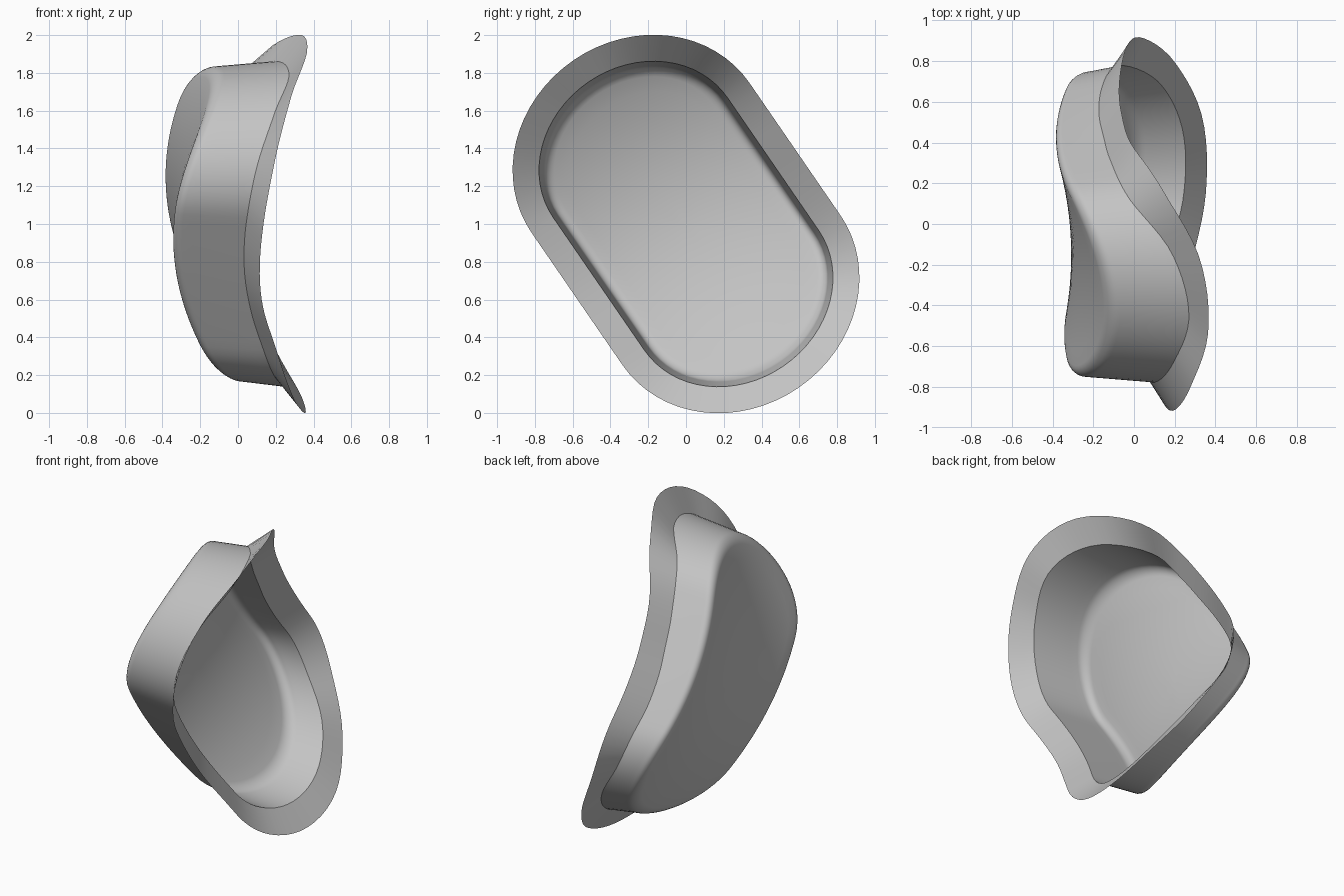
import bpy, bmesh, math

cube = bpy.data.objects.get("Cube")
if cube:
    bpy.data.objects.remove(cube)

grey = bpy.data.materials.new("light grey")
grey.use_nodes = True
colour = (0.55, 0.55, 0.55, 1)
grey.diffuse_color = colour
grey.node_tree.nodes["Principled BSDF"].inputs["Base Color"].default_value = colour

TILT = math.radians(55.5)
HALF_STRAIGHT, END, HALF_WIDTH, FLANGE = 0.425, 0.487, 0.56, 0.14
DRAFT, FILLET = 0.027, 0.055
ARC, SIDE = 32, 16

# Heights along x of the two flange edges, at equal angles around the tray
LIP = (-0.045, -0.072, -0.06, -0.01, 0.145, 0.325, 0.365, 0.28, 0.195,
       0.135, 0.115, 0.135, 0.205, 0.29, 0.355, 0.335, 0.20, 0.035)
RIM = (-0.155, -0.172, -0.15, -0.115, -0.03, 0.19, 0.27, 0.19, 0.095,
       0.043, 0.032, 0.048, 0.09, 0.17, 0.245, 0.24, 0.13, -0.06)


def turn(l, w):
    """Tilt a point (along, across) of the tray into (y, z)."""
    return (math.sin(TILT) * w - math.cos(TILT) * l,
            math.sin(TILT) * l + math.cos(TILT) * w)


def edge_height(values, l, w):
    """Smooth closed curve through the values, by angle around the middle."""
    y, z = turn(l, w)
    n = len(values)
    position = math.atan2(z, y) / math.tau % 1 * n
    i = math.floor(position)
    t = position - i
    a, b, c, d = (values[(i + k) % n] for k in (-1, 0, 1, 2))
    return b + t / 2 * (c - a + t * (2 * a - 5 * b + 4 * c - d
                                     + t * (3 * (b - c) + d - a)))


def floor(l, w):
    return -0.307 + 0.3 * l * l - 0.2 * w * w - 0.065 * l - 0.06 * w + 0.17 * l * w


def outline(inset, scale=1):
    """Outline as (along, across) pairs: two oval ends and straight sides."""
    points = []
    end, width = END - inset, HALF_WIDTH - inset
    for sign in (1, -1):
        for i in range(ARC):
            a = math.pi * (i / ARC - 0.5)
            points.append((sign * (HALF_STRAIGHT + end * math.cos(a)),
                           sign * width * math.sin(a)))
        for i in range(SIDE):
            points.append((sign * HALF_STRAIGHT * (1 - 2 * i / SIDE), sign * width))
    return [(l * scale, w * scale) for l, w in points]


bm = bmesh.new()


def add_point(l, w, x):
    y, z = turn(l, w)
    return bm.verts.new((x, y, 1 + z))


# Outer edge of the flange
rings = [[add_point(l, w, edge_height(LIP, l, w)) for l, w in outline(-FLANGE)]]

# Drafted wall from the rim to the start of the fillet
top, foot = outline(0), outline(DRAFT)
for step in range(7):
    t = step / 6
    level = []
    for (l0, w0), (l1, w1) in zip(top, foot):
        x0, x1 = edge_height(RIM, l0, w0), floor(l1, w1) + FILLET
        level.append(add_point(l0 + (l1 - l0) * t, w0 + (w1 - w0) * t,
                               x0 + (x1 - x0) * t))
    rings.append(level)

# Rounded corner between the wall and the floor
for step in range(1, 7):
    a = math.pi / 2 * step / 6
    inset = DRAFT + FILLET * (1 - math.cos(a))
    lift = FILLET * (1 - math.sin(a))
    rings.append([add_point(l, w, floor(l, w) + lift) for l, w in outline(inset)])

# Floor rings closing to the middle
for step in range(1, 10):
    rings.append([add_point(l, w, floor(l, w))
                  for l, w in outline(DRAFT + FILLET, 1 - step / 10)])
middle = add_point(0, 0, floor(0, 0))

count = len(top)
for outer, inner in zip(rings, rings[1:]):
    for i in range(count):
        j = (i + 1) % count
        bm.faces.new((outer[i], outer[j], inner[j], inner[i]))
for i in range(count):
    bm.faces.new((rings[-1][i], rings[-1][(i + 1) % count], middle))

# Turn the faces towards the opening
bmesh.ops.recalc_face_normals(bm, faces=bm.faces)
bm.normal_update()
if middle.link_faces[0].normal.x < 0:
    bmesh.ops.reverse_faces(bm, faces=bm.faces)

mesh = bpy.data.meshes.new("curved_tray")
bm.to_mesh(mesh)
bm.free()
mesh.materials.append(grey)
tray = bpy.data.objects.new("curved_tray", mesh)
bpy.context.collection.objects.link(tray)

bpy.ops.object.select_all(action="DESELECT")
tray.select_set(True)
bpy.context.view_layer.objects.active = tray
bpy.ops.object.shade_smooth_by_angle(angle=math.radians(30))
